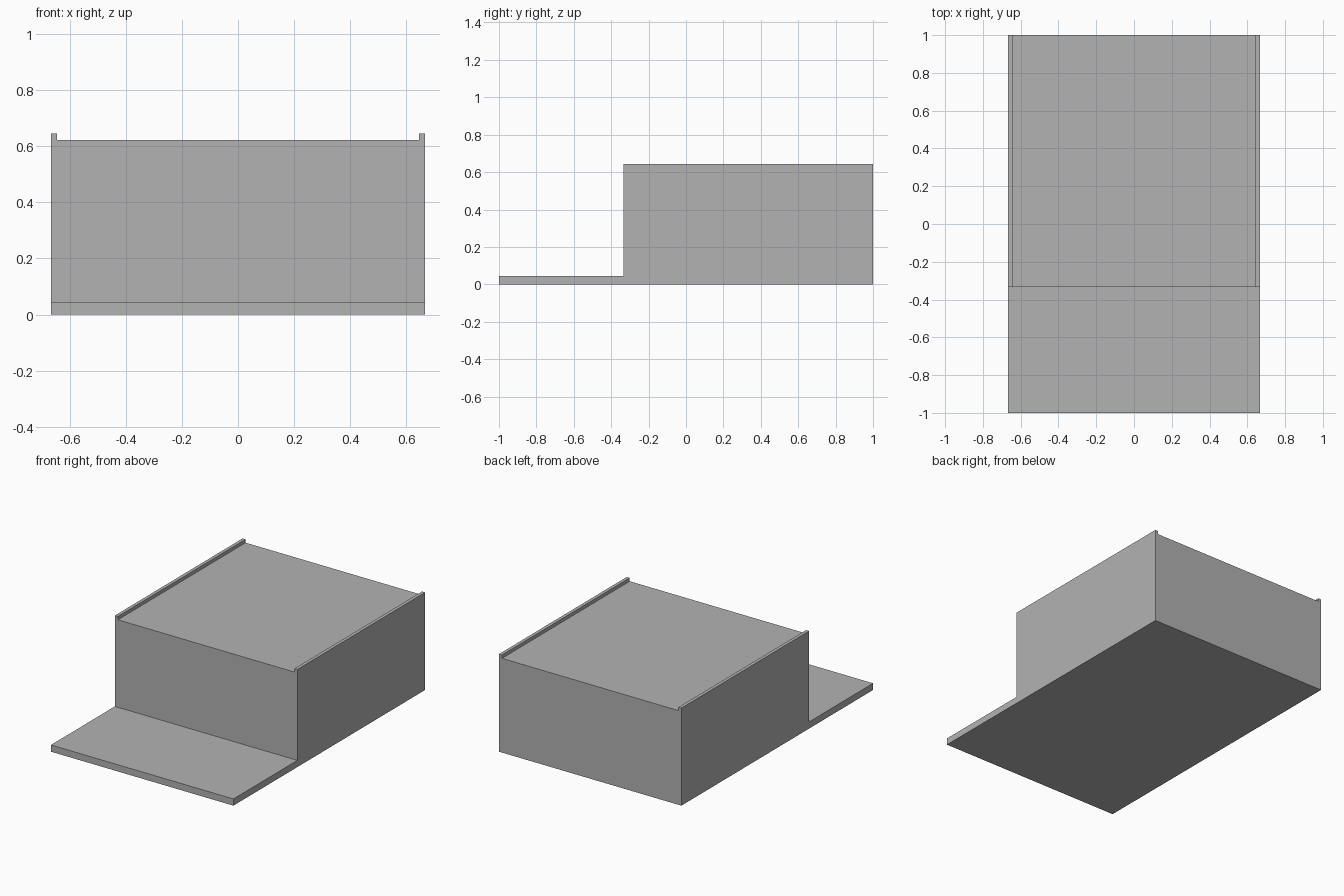
import bpy
import bmesh
from mathutils import Vector

old = bpy.data.objects.get("Cube")
if old:
    bpy.data.objects.remove(old, do_unlink=True)

HALF_W, HALF_L = 0.6667, 1.0
STEP_Y = -0.3333
SLAB_Z, ROOF_Z, RAIL_Z = 0.0444, 0.6222, 0.6444
RAIL_W = 0.0222

grey = bpy.data.materials.new("mid_grey")
grey.use_nodes = True
colour = (0.448, 0.448, 0.448, 1)
grey.diffuse_color = colour
grey.node_tree.nodes["Principled BSDF"].inputs["Base Color"].default_value = colour


def raise_faces(bm, test, height):
    """Extrude the upward faces whose centre passes the test."""
    bm.normal_update()
    picked = [f for f in bm.faces
              if f.normal.z > 0.9 and test(f.calc_center_median())]
    new = bmesh.ops.extrude_face_region(bm, geom=picked)["geom"]
    bmesh.ops.delete(bm, geom=[f for f in picked if f.is_valid], context="FACES")
    verts = [v for v in new if isinstance(v, bmesh.types.BMVert)]
    bmesh.ops.translate(bm, vec=(0, 0, height), verts=verts)


def cut(bm, point, normal):
    geom = bm.verts[:] + bm.edges[:] + bm.faces[:]
    bmesh.ops.bisect_plane(bm, geom=geom, plane_co=point, plane_no=normal)


# Base slab
bm = bmesh.new()
bmesh.ops.create_cube(bm, size=1)
for v in bm.verts:
    v.co = Vector((v.co.x * 2 * HALF_W, v.co.y * 2 * HALF_L, (v.co.z + 0.5) * SLAB_Z))

# Rear block rising from the slab
cut(bm, (0, STEP_Y, 0), (0, 1, 0))
raise_faces(bm, lambda c: c.y > STEP_Y, ROOF_Z - SLAB_Z)

# Thin rails along both sides of the roof
rail_x = HALF_W - RAIL_W
for side in (-1, 1):
    cut(bm, (side * rail_x, 0, 0), (1, 0, 0))
raise_faces(bm, lambda c: c.z > SLAB_Z * 2 and abs(c.x) > rail_x, RAIL_Z - ROOF_Z)

# Merge the coplanar pieces into clean flat faces
bmesh.ops.dissolve_limit(bm, angle_limit=0.01, verts=bm.verts[:], edges=bm.edges[:])
bmesh.ops.recalc_face_normals(bm, faces=bm.faces[:])

mesh = bpy.data.meshes.new("stepped_block")
bm.to_mesh(mesh)
bm.free()
mesh.materials.append(grey)
block = bpy.data.objects.new("stepped_block", mesh)
bpy.context.collection.objects.link(block)
